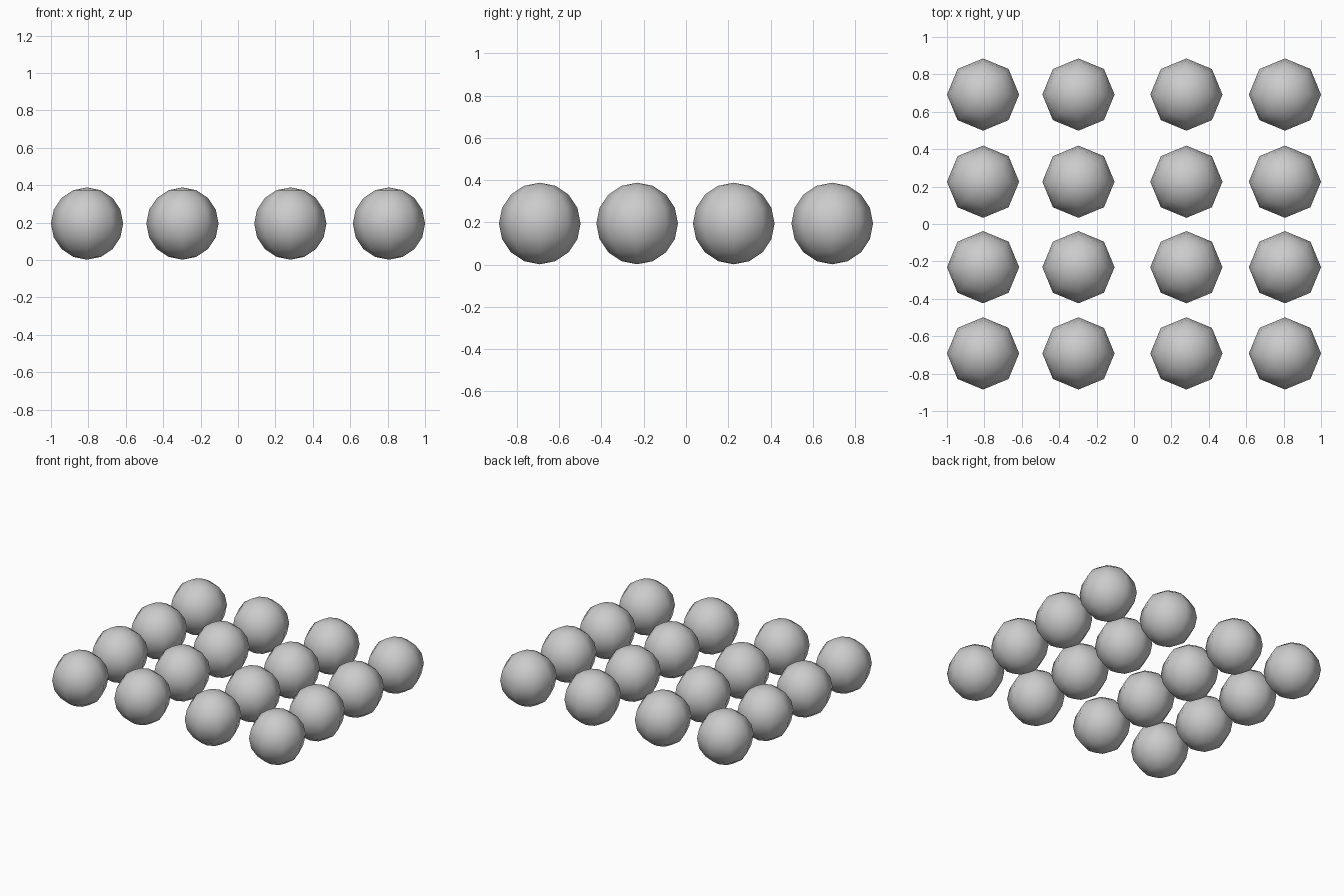
import bpy

if "Cube" in bpy.data.objects:
    bpy.data.objects.remove(bpy.data.objects["Cube"])

R = 0.193
XS = (-0.807, -0.297, 0.28, 0.807)
YS = (-0.692, -0.231, 0.226, 0.692)

# four by four tray of low-poly balls, poles along z
for i, x in enumerate(XS):
    for j, y in enumerate(YS):
        bpy.ops.mesh.primitive_uv_sphere_add(segments=8, ring_count=8, radius=R, location=(x, y, 0.195))
        ball = bpy.context.object
        ball.name = f"ball_{i + 1}_{j + 1}"
        bpy.ops.object.shade_smooth()
